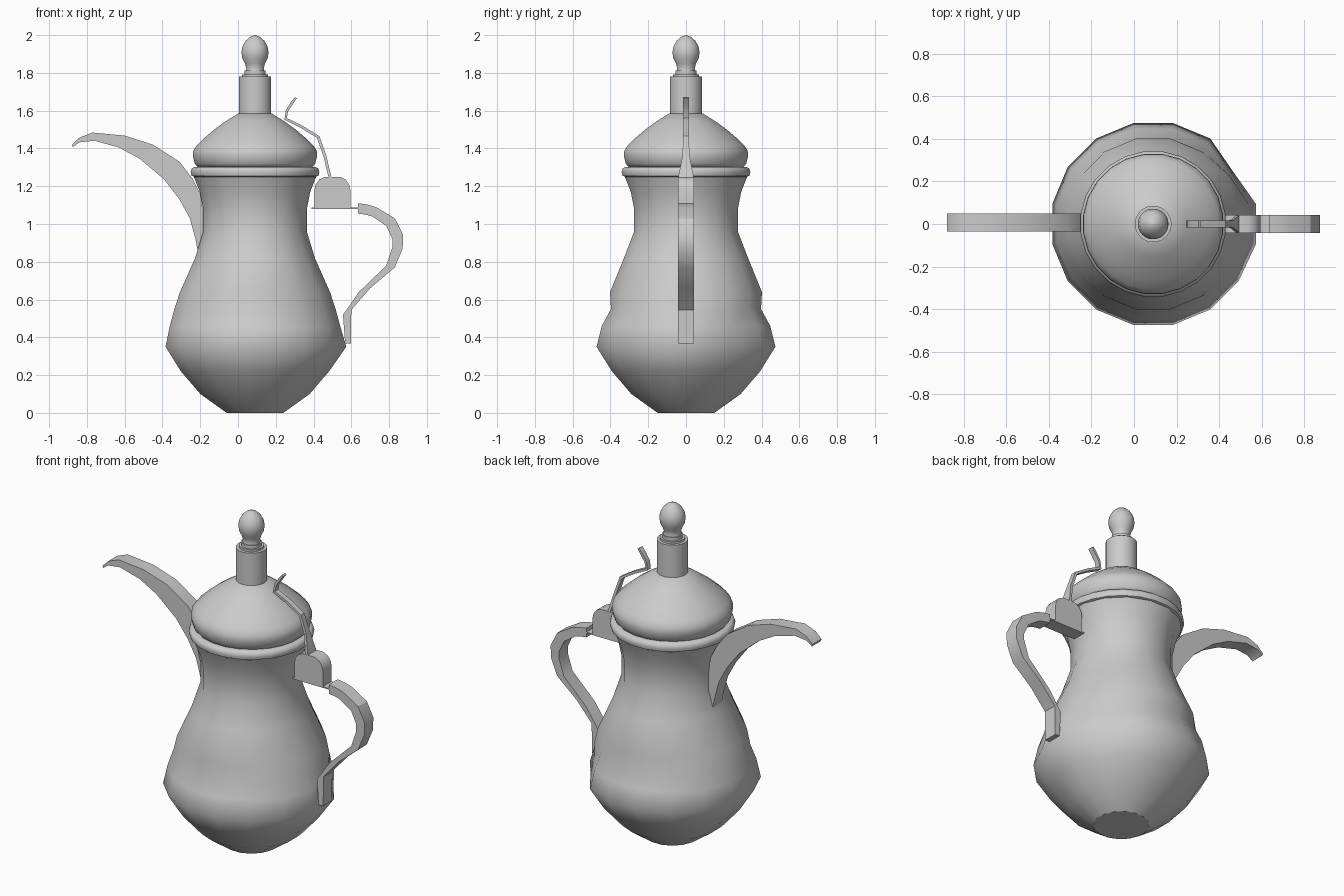
import bpy, bmesh
from math import sin, cos, pi, radians

cube = bpy.data.objects.get("Cube")
if cube:
    bpy.data.objects.remove(cube)

metal = bpy.data.materials.new("grey metal")
metal.use_nodes = True
GREY = (0.6, 0.6, 0.6, 1)
metal.diffuse_color = GREY
metal.node_tree.nodes["Principled BSDF"].inputs["Base Color"].default_value = GREY

AXIS = 0.09  # x of the pot's vertical axis


def finish(bm, name, angle):
    bmesh.ops.recalc_face_normals(bm, faces=bm.faces)
    mesh = bpy.data.meshes.new(name)
    bm.to_mesh(mesh)
    bm.free()
    ob = bpy.data.objects.new(name, mesh)
    bpy.context.collection.objects.link(ob)
    mesh.materials.append(metal)
    bpy.ops.object.select_all(action="DESELECT")
    ob.select_set(True)
    bpy.context.view_layer.objects.active = ob
    bpy.ops.object.shade_smooth_by_angle(angle=radians(angle))
    return ob


def lathe(name, profile, sides, angle=50, caps=True):
    """Rings of (z, x radius[, y radius]) around the pot's axis."""
    bm = bmesh.new()
    rings = []
    for z, rx, *ry in profile:
        ry = ry[0] if ry else rx
        turns = [2 * pi * (i + 0.5) / sides for i in range(sides)]
        rings.append([bm.verts.new((AXIS + rx * cos(t), ry * sin(t), z)) for t in turns])
    for a, b in zip(rings, rings[1:]):
        for i in range(sides):
            j = (i + 1) % sides
            bm.faces.new((a[i], a[j], b[j], b[i]))
    if caps:
        bm.faces.new(rings[0])
        bm.faces.new(rings[-1])
    return finish(bm, name, angle)


def band(name, edge_a, edge_b, half, y=0.0, angle=32):
    """Solid strip between two matching x-z edges; half is a width or a list of widths."""
    bm = bmesh.new()
    widths = half if isinstance(half, list) else [half] * len(edge_a)
    loops = [[bm.verts.new((p[0], y + s * w, p[1])) for p, s in ((a, -1), (a, 1), (b, 1), (b, -1))]
             for a, b, w in zip(edge_a, edge_b, widths)]
    for m, n in zip(loops, loops[1:]):
        for i in range(4):
            j = (i + 1) % 4
            bm.faces.new((m[i], m[j], n[j], n[i]))
    bm.faces.new(loops[0])
    bm.faces.new(loops[-1])
    return finish(bm, name, angle)


# Body: sixteen-sided belly and neck
body = lathe("body", [
    (0, .153), (.1, .295), (.22, .40), (.35, .483), (.46, .46, .455), (.55, .435, .405),
    (.64, .405, .41), (.82, .323, .335), (.96, .28), (1.08, .28), (1.17, .298), (1.25, .33)],
    16, caps=False)
for v in body.data.vertices:
    x, y, z = v.co.x - AXIS, v.co.y, v.co.z
    if .2 < z < .5 and x > 0 and y > 0 and .5 < y / x < .8:
        v.co.x, v.co.y = AXIS + x * .93, y * .93      # flattened back corner
    if .3 < z < .4 and x > .4 and abs(y) < .12:
        v.co.x = .573                                 # swelling at the handle root
lathe("base_disc", [(0, .153), (.003, .153)], 16)

# Collar, lid and knob
lathe("collar", [(1.25, .325), (1.255, .338), (1.275, .344), (1.295, .338), (1.303, .32)], 24)
lathe("lid", [(1.30, .305), (1.32, .322), (1.36, .332), (1.39, .329), (1.42, .308),
              (1.46, .265), (1.50, .218), (1.545, .155), (1.585, .09)], 24)
lathe("knob_post", [(1.56, .086), (1.78, .086)], 32, 30)
lathe("knob_lower_ring", [(1.78, .068), (1.792, .068)], 32, 30)
lathe("knob_upper_ring", [(1.792, .056), (1.812, .056)], 32, 30)
lathe("knob", [(1.81, .05), (1.825, .046), (1.85, .054), (1.88, .068), (1.91, .072),
               (1.94, .067), (1.97, .05), (1.99, .027), (2.0, .004)], 32)

# Spout: curved beak with flat sides
band("spout",
     [(-.878, 1.42), (-.84, 1.457), (-.77, 1.484), (-.6, 1.468), (-.45, 1.42),
      (-.31, 1.33), (-.24, 1.24), (-.195, 1.15), (-.18, 1.0), (-.2, .84)],
     [(-.875, 1.407), (-.84, 1.432), (-.76, 1.441), (-.63, 1.405), (-.52, 1.345),
      (-.39, 1.235), (-.31, 1.13), (-.255, 1.03), (-.225, .92), (-.21, .84)],
     .043, y=.007)

# Handle: bent square bar
band("handle",
     [(.635, 1.11), (.68, 1.104), (.73, 1.09), (.83, 1.03), (.873, .945), (.872, .87),
      (.83, .77), (.7, .66), (.6, .545), (.597, .367)],
     [(.635, 1.055), (.675, 1.05), (.71, 1.04), (.785, .99), (.818, .92), (.818, .88),
      (.785, .78), (.64, .64), (.556, .52), (.567, .367)],
     .042)

# Hinge block with rounded top, on a thin plate
xs = [.405, .412, .43, .46, .54, .57, .588, .595]
tops = [1.18, 1.21, 1.235, 1.25, 1.25, 1.235, 1.21, 1.18]
band("hinge_block", list(zip(xs, tops)), [(x, 1.083) for x in xs], .042)
band("hinge_plate", [(.39, 1.087), (.637, 1.087)], [(.39, 1.08), (.637, 1.08)], .042)

# Lid latch: thin bent lever widening toward the hinge
path = [(.302, 1.672), (.28, 1.645), (.252, 1.60), (.246, 1.552), (.33, 1.51),
        (.417, 1.457), (.452, 1.36), (.481, 1.24)]
offsets = [(.01, -.006), (.012, -.008), (.013, -.004), (.012, .009), (.007, .013),
           (.014, .008), (.015, .004), (.015, .003)]
band("latch", path, [(x + dx, z + dz) for (x, z), (dx, dz) in zip(path, offsets)],
     [.016] * 6 + [.018, .042])
